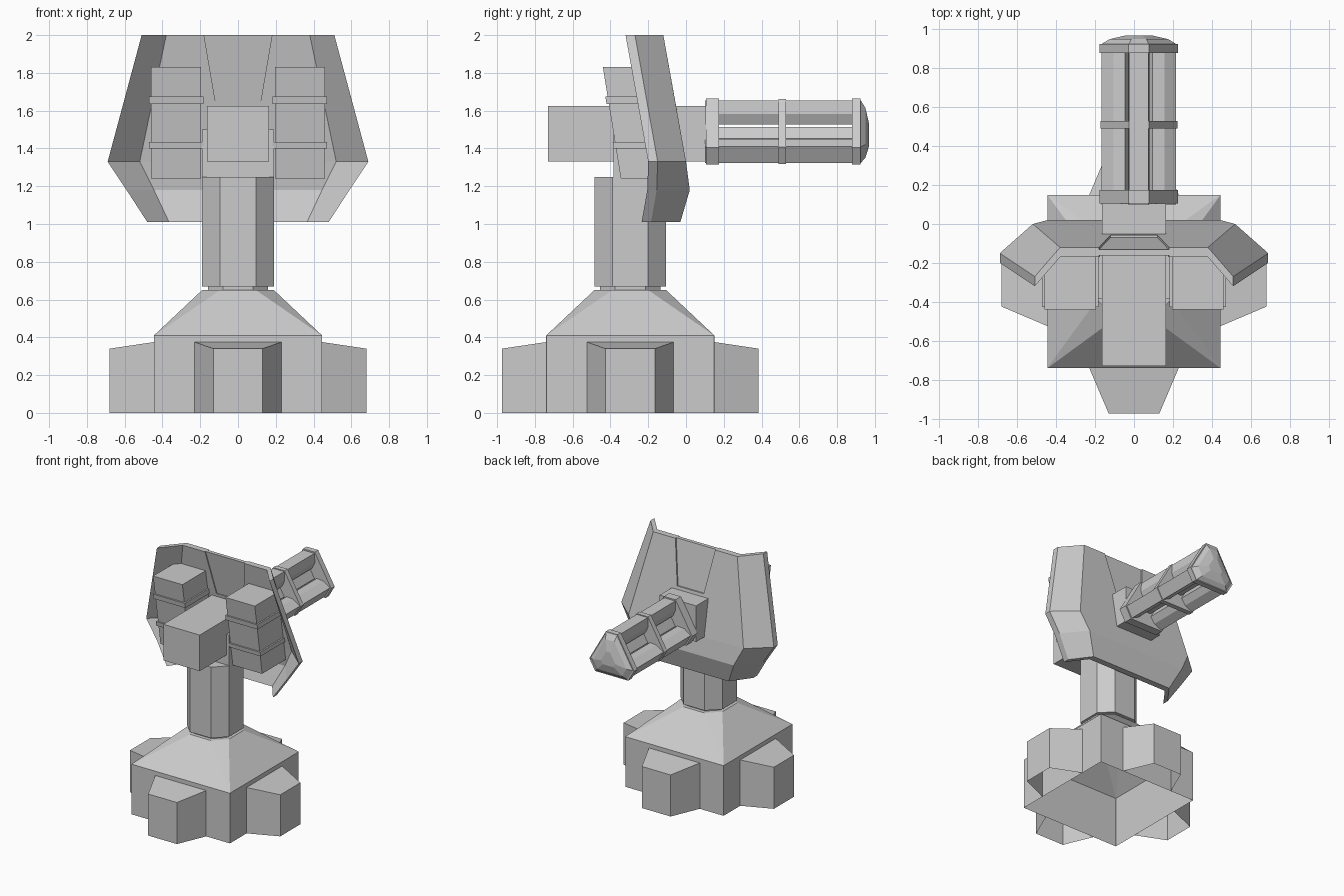
import bpy, bmesh
from math import cos, sin, radians
from mathutils import Vector

if "Cube" in bpy.data.objects:
    bpy.data.objects.remove(bpy.data.objects["Cube"])

CY = -0.295  # centre line of the base and neck


def finish(name, bm):
    bmesh.ops.recalc_face_normals(bm, faces=bm.faces)
    me = bpy.data.meshes.new(name)
    bm.to_mesh(me)
    bm.free()
    ob = bpy.data.objects.new(name, me)
    bpy.context.collection.objects.link(ob)
    return ob


def loft(name, rings, cap_start=True, cap_end=True):
    """Skin a list of equal-length rings of 3D points."""
    bm = bmesh.new()
    vs = [[bm.verts.new(p) for p in r] for r in rings]
    n = len(rings[0])
    for a, b in zip(vs, vs[1:]):
        for i in range(n):
            j = (i + 1) % n
            bm.faces.new((a[i], a[j], b[j], b[i]))
    if cap_start:
        bm.faces.new(vs[0])
    if cap_end:
        bm.faces.new(vs[-1])
    return finish(name, bm)


def box(name, x, y, z):
    def ring(h):
        return [(x[0], y[0], h), (x[1], y[0], h), (x[1], y[1], h), (x[0], y[1], h)]
    return loft(name, [ring(z[0]), ring(z[1])])


def octagon(r, c, z):
    pts = [(r, -c), (r, c), (c, r), (-c, r), (-r, c), (-r, -c), (-c, -r), (c, -r)]
    return [(x, y + CY, z) for x, y in pts]


# Base: open-bottomed block with a roof going from square to octagon
B = 0.445
loft("base_body", [octagon(B, B - 0.001, 0), octagon(B, B - 0.001, 0.41),
                   octagon(0.19, 0.095, 0.65)], cap_start=False)

# Four tapered feet
for k in range(4):
    a = radians(90 * k)

    def place(p):
        x, y, z = p
        return (x * cos(a) - y * sin(a), x * sin(a) + y * cos(a) + CY, z)
    inner = [(-0.23, -B, 0), (0.23, -B, 0), (0.23, -B, 0.375), (-0.23, -B, 0.375)]
    outer = [(-0.13, -0.68, 0), (0.13, -0.68, 0), (0.13, -0.68, 0.34), (-0.13, -0.68, 0.34)]
    foot = loft("foot", [[place(p) for p in inner], [place(p) for p in outer]],
                cap_start=False)
    # Feet are open underneath like the base
    bm = bmesh.new()
    bm.from_mesh(foot.data)
    low = [f for f in bm.faces if all(v.co.z < 0.01 for v in f.verts)]
    bmesh.ops.delete(bm, geom=low, context='FACES')
    bm.to_mesh(foot.data)
    bm.free()

# Neck
loft("neck_collar", [octagon(0.16, 0.08, 0.64), octagon(0.16, 0.08, 0.68)])
loft("neck", [octagon(0.19, 0.095, 0.67), octagon(0.19, 0.095, 1.25)])
box("neck_bracket", (-0.19, 0.19), (-0.385, -0.11), (1.25, 1.5))

# Gun housing
box("gun_housing", (-0.165, 0.165), (-0.73, 0.105), (1.33, 1.625))

# Shield: half rows of outer edge and crease (x, y, z), mirrored, thickened forward
OUTER = [(0.51, -0.27, 2), (0.69, -0.15, 1.33), (0.59, -0.155, 1.18), (0.48, -0.185, 1.01)]
CREASE = [(0.38, -0.12, 2), (0.52, 0, 1.33), (0.445, 0.02, 1.18), (0.365, -0.03, 1.01)]
NOTCH = [(0.18, -0.12, 2), (0.12, -0.057, 1.65)]


def thick_sheet(name, polys, depth):
    bm = bmesh.new()
    for poly in polys:
        bm.faces.new([bm.verts.new(p) for p in poly])
    bmesh.ops.remove_doubles(bm, verts=bm.verts, dist=0.0005)
    back = bm.faces[:]
    dup = bmesh.ops.extrude_face_region(bm, geom=back, use_keep_orig=True)
    moved = [v for v in dup["geom"] if isinstance(v, bmesh.types.BMVert)]
    bmesh.ops.translate(bm, verts=moved, vec=(0, -depth, 0))
    return finish(name, bm)


def flip(p):
    return (-p[0], p[1], p[2])


sheets = []
for i in range(3):
    wing = [OUTER[i], CREASE[i], CREASE[i + 1], OUTER[i + 1]]
    sheets += [wing, [flip(p) for p in wing]]
    if i:
        sheets.append([CREASE[i], flip(CREASE[i]), flip(CREASE[i + 1]), CREASE[i + 1]])
half = [NOTCH[1], NOTCH[0], CREASE[0], CREASE[1]]
sheets.append(half + [flip(p) for p in reversed(half)])
thick_sheet("shield", sheets, 0.05)

# Slightly recessed centre panel in the shield notch
panel = [NOTCH[0], NOTCH[1], flip(NOTCH[1]), flip(NOTCH[0])]
thick_sheet("shield_panel", [[(x, y - 0.012, z) for x, y, z in panel]], 0.03)


# Leaning pods with two bands each
def pod_ring(z, x0, x1, grow=0.0):
    front = -0.345 - 0.161 * (z - 1.24) - grow
    rear = 0.0 - 0.17 * (z - 1.24) - 0.04
    return [(x0, front, z), (x1, front, z), (x1, rear, z), (x0, rear, z)]


for s in (-1, 1):
    loft("pod", [pod_ring(1.24, s * 0.195, s * 0.46), pod_ring(1.83, s * 0.195, s * 0.46)])
    for z0, z1 in ((1.4, 1.435), (1.635, 1.675)):
        loft("pod_band", [pod_ring(z, s * 0.183, s * 0.472, 0.012) for z in (z0, z1)])

# Triangular triple-rail barrel
GX, GZ = 0.025, 1.462


def barrel_ring(y, section, turn=0.0, s=1.0):
    a = radians(turn)
    return [(GX + s * (x * cos(a) - z * sin(a)), y, GZ + s * (x * sin(a) + z * cos(a)))
            for x, z in section]


TRI = []
for k in range(3):
    a = radians(120 * k)
    for x in (0.0525, -0.0525):
        TRI.append((x * cos(a) - 0.203 * sin(a), x * sin(a) + 0.203 * cos(a)))

for name, y0, y1, s in (("rear_collar", 0.105, 0.175, 1.0), ("middle_band", 0.49, 0.53, 0.98),
                        ("front_collar", 0.88, 0.925, 1.0)):
    loft("barrel_" + name, [barrel_ring(y, TRI, s=s) for y in (y0, y1)])
loft("barrel_tip", [barrel_ring(0.925, TRI, s=0.95), barrel_ring(0.95, TRI, s=0.75),
                    barrel_ring(0.97, TRI, s=0.32)])

RAIL = [(0.05, 0.192), (-0.05, 0.192), (-0.055, 0.12), (-0.03, 0.065), (0.03, 0.065), (0.055, 0.12)]
for k in range(3):
    loft("barrel_rail", [barrel_ring(y, RAIL, 120 * k) for y in (0.1, 0.9)])
loft("barrel_core", [barrel_ring(y, TRI, s=0.25) for y in (0.1, 0.9)])
